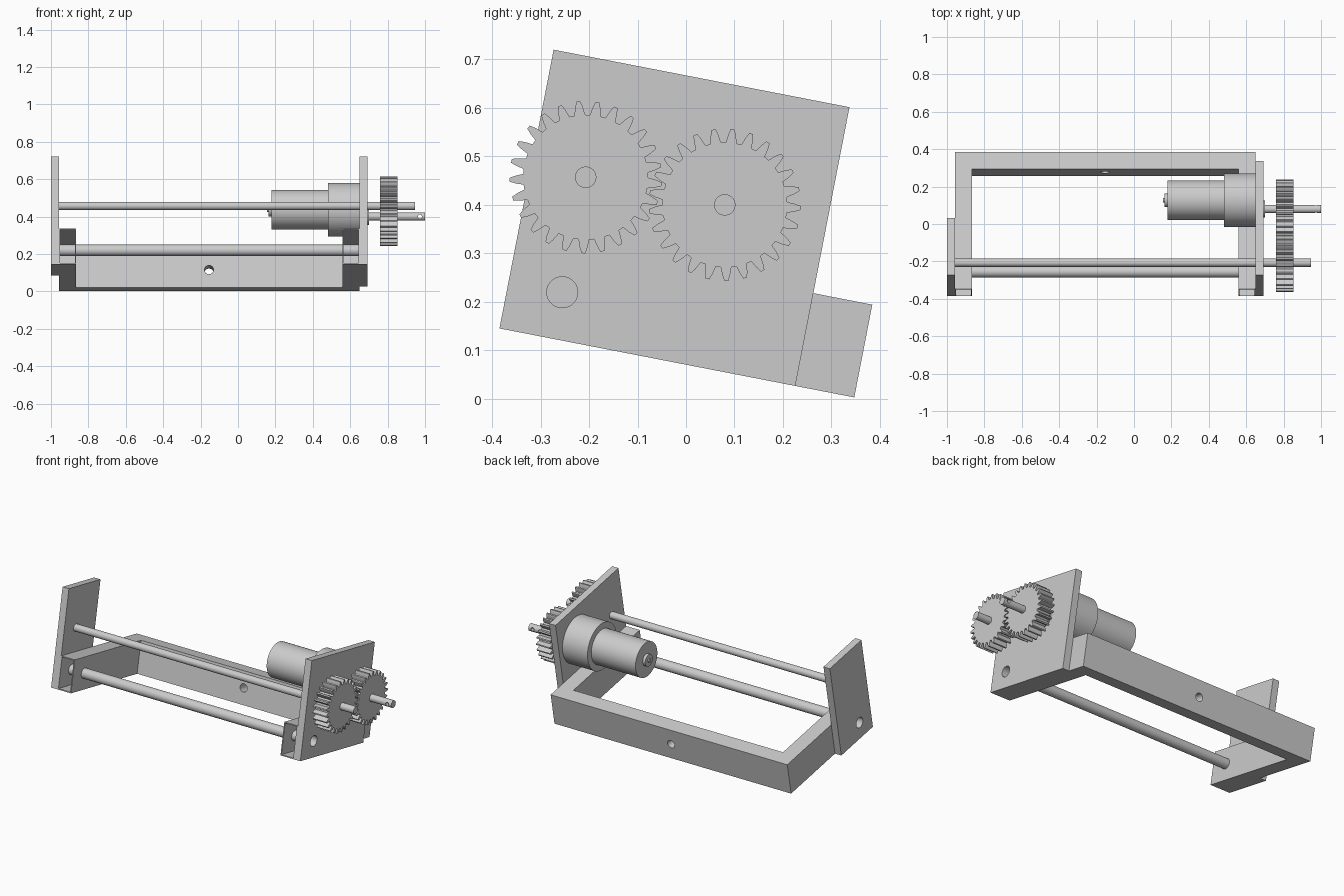
import bpy, bmesh
from math import sin, cos, pi, radians
from mathutils import Matrix, Vector

if "Cube" in bpy.data.objects:
    bpy.data.objects.remove(bpy.data.objects["Cube"], do_unlink=True)

# One plain grey for every part
grey = bpy.data.materials.new("plain_grey")
grey.use_nodes = True
grey.diffuse_color = (0.6, 0.6, 0.6, 1)
grey.node_tree.nodes["Principled BSDF"].inputs["Base Color"].default_value = (0.6, 0.6, 0.6, 1)

# The whole frame leans about x; local y runs along the arms, local z up the plates
TILT = Matrix.Translation((0, -0.385, 0.145)) @ Matrix.Rotation(radians(-11), 4, "X")
UPRIGHT = Matrix.Identity(4)

PLACE = {
    "x": lambda p, q, d: (d, p, q),
    "y": lambda p, q, d: (p, d, q),
    "z": lambda p, q, d: (p, q, d),
}


def prism(name, outline, axis, start, end, matrix=UPRIGHT, smooth=False):
    """Extrude a flat outline along an axis."""
    bm = bmesh.new()
    place = PLACE[axis]
    face = bm.faces.new([bm.verts.new(place(p, q, start)) for p, q in outline])
    moved = bmesh.ops.extrude_face_region(bm, geom=[face])["geom"]
    offset = Vector(place(0, 0, end - start))
    bmesh.ops.translate(bm, vec=offset, verts=[g for g in moved if isinstance(g, bmesh.types.BMVert)])
    bmesh.ops.recalc_face_normals(bm, faces=bm.faces[:])
    bm.transform(matrix)
    mesh = bpy.data.meshes.new(name)
    bm.to_mesh(mesh)
    bm.free()
    mesh.materials.append(grey)
    obj = bpy.data.objects.new(name, mesh)
    bpy.context.collection.objects.link(obj)
    if smooth:
        shade(obj)
    return obj


def shade(obj):
    bpy.ops.object.select_all(action="DESELECT")
    obj.select_set(True)
    bpy.context.view_layer.objects.active = obj
    bpy.ops.object.shade_smooth_by_angle(angle=radians(30))


def rect(p0, p1, q0, q1):
    return [(p0, q0), (p1, q0), (p1, q1), (p0, q1)]


def circle(p, q, r, n=40):
    return [(p + r * cos(2 * pi * i / n), q + r * sin(2 * pi * i / n)) for i in range(n)]


def cut(obj, *cutters):
    """Subtract the cutters, bake the result and drop them."""
    for c in cutters:
        c.hide_render = True
        mod = obj.modifiers.new("cut", "BOOLEAN")
        mod.operation = "DIFFERENCE"
        mod.solver = "EXACT"
        mod.object = c
    bpy.context.view_layer.update()
    baked = bpy.data.meshes.new_from_object(obj.evaluated_get(bpy.context.evaluated_depsgraph_get()))
    obj.modifiers.clear()
    obj.data = baked
    for c in cutters:
        bpy.data.objects.remove(c, do_unlink=True)
    shade(obj)


# Main dimensions
LEFT, RIGHT = -0.957, 0.65        # outer sides of the frame
WALL = 0.092                      # frame bar width
DEPTH, HEIGHT = 0.746, 0.195      # frame size in the leaning plane
ROD = (0.113, 0.098)              # lower rod in the leaning plane
inner_l, inner_r = LEFT + WALL, RIGHT - WALL

# U-shaped frame with hollow arm ends and a hole through the back bar
frame = prism("frame", [
    (LEFT, 0), (inner_l, 0), (inner_l, DEPTH - WALL), (inner_r, DEPTH - WALL),
    (inner_r, 0), (RIGHT, 0), (RIGHT, DEPTH), (LEFT, DEPTH)], "z", 0, HEIGHT, TILT)
skin = 0.006
cut(frame,
    *[prism("pocket", rect(x + skin, x + WALL - skin, skin, HEIGHT - skin), "y", -0.1, 0.445, TILT)
      for x in (LEFT, inner_r)],
    prism("bar_hole", circle(-0.155, HEIGHT / 2, 0.024), "y", 0.6, 0.8, TILT))

# Side plates with a clearance hole for the lower rod
for name, width, x0, x1 in (("left_plate", 0.312, -1.0, LEFT), ("right_plate", 0.622, RIGHT, 0.693)):
    plate = prism(name, rect(0, width, 0, 0.586), "x", x0, x1, TILT)
    cut(plate, prism("rod_hole", circle(*ROD, 0.032), "x", x0 - 0.1, x1 + 0.1, TILT))

# Rods
prism("lower_rod", circle(*ROD, 0.0305), "x", LEFT, RIGHT, TILT, True)
DRIVEN, DRIVE, MOTOR = (-0.207, 0.457), (0.08, 0.4), (0.127, 0.437)
prism("upper_rod", circle(*DRIVEN, 0.022), "x", LEFT, 0.945, smooth=True)

# Motor: gearbox, can, rear boss and front collar
for name, centre, r, x0, x1 in (
        ("gearbox", MOTOR, 0.143, 0.48, RIGHT),
        ("motor_can", MOTOR, 0.106, 0.18, 0.48),
        ("rear_boss", MOTOR, 0.036, 0.163, 0.18),
        ("rear_pin", MOTOR, 0.012, 0.156, 0.163),
        ("shaft_collar", DRIVE, 0.045, 0.693, 0.7)):
    prism(name, circle(*centre, r, 64), "x", x0, x1, smooth=True)

# Output shaft with a cross hole near its tip
shaft = prism("motor_shaft", circle(*DRIVE, 0.022), "x", RIGHT, 1.0)
cut(shaft, prism("cross_hole", circle(0.972, DRIVE[1], 0.011, 20), "y", -0.1, 0.3))


# Meshing spur gears
def gear(name, centre, phase, teeth=25):
    tooth = [(-0.34, 0.129), (-0.22, 0.145), (-0.1, 0.157)]
    tooth += [(-f, r) for f, r in reversed(tooth)]
    outline = []
    for i in range(teeth):
        for f, r in tooth:
            a = radians(phase) + (i + f) * 2 * pi / teeth
            outline.append((centre[0] + r * cos(a), centre[1] + r * sin(a)))
    prism(name, outline, "x", 0.76, 0.852)


gear("driven_gear", DRIVEN, 95.5)
gear("drive_gear", DRIVE, 84)
